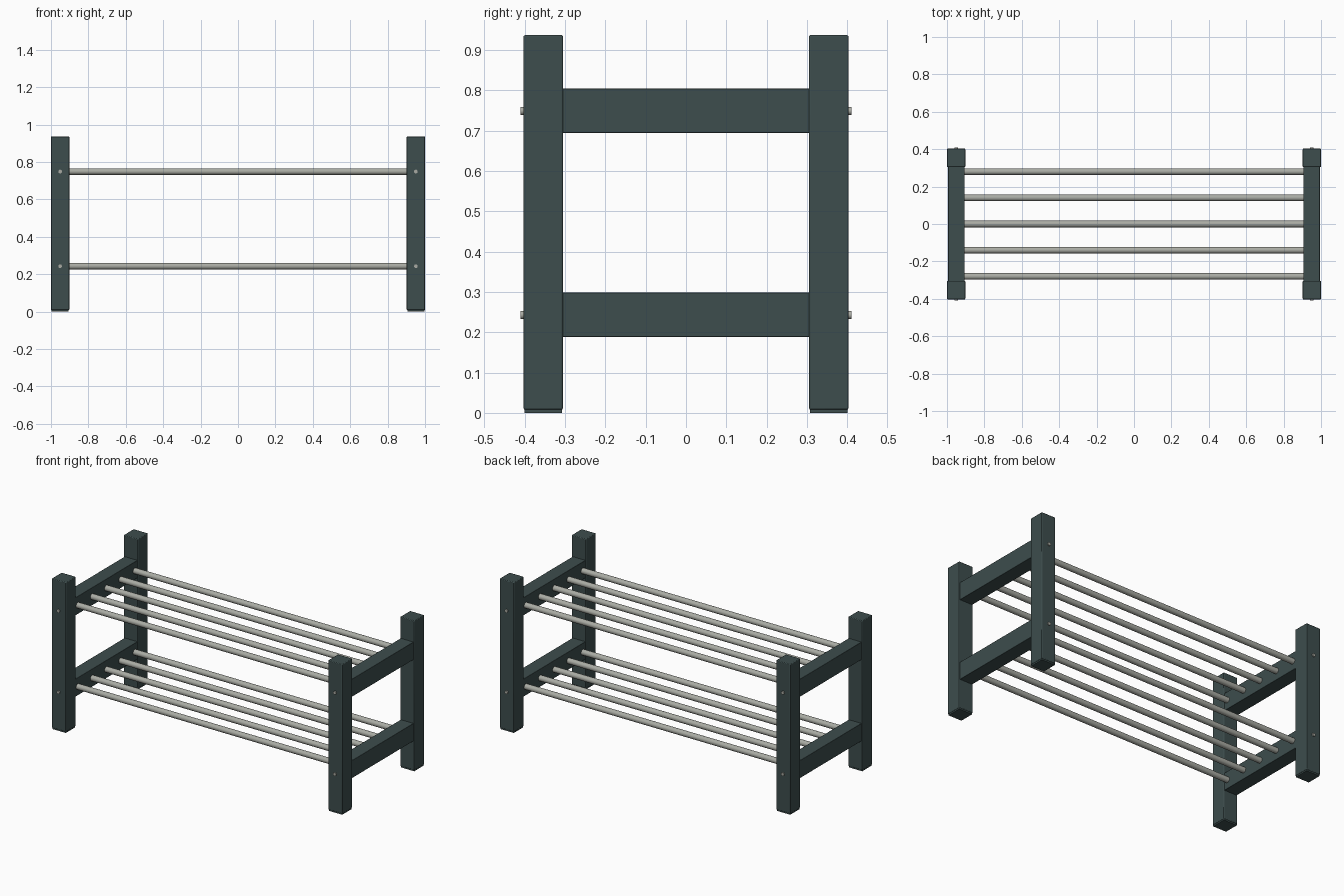
import bpy
from math import pi

cube = bpy.data.objects.get("Cube")
if cube:
    bpy.data.objects.remove(cube, do_unlink=True)


def material(name, rgb):
    mat = bpy.data.materials.new(name)
    mat.use_nodes = True
    mat.diffuse_color = (*rgb, 1)
    mat.node_tree.nodes["Principled BSDF"].inputs["Base Color"].default_value = (*rgb, 1)
    return mat


slate = material("dark slate paint", (0.047, 0.075, 0.075))
steel = material("brushed steel", (0.40, 0.41, 0.37))


def box(name, centre, size, bevel=0.0):
    bpy.ops.mesh.primitive_cube_add(size=1, location=centre)
    ob = bpy.context.object
    ob.name = name
    ob.scale = size
    bpy.ops.object.transform_apply(location=False, rotation=False, scale=True)
    ob.data.materials.append(slate)
    if bevel:
        mod = ob.modifiers.new("soft edges", "BEVEL")
        mod.width = bevel
        mod.segments = 2
        bpy.ops.object.shade_smooth_by_angle()
    return ob


def rod(name, centre, radius, length, rotation, sides=24):
    bpy.ops.mesh.primitive_cylinder_add(vertices=sides, radius=radius, depth=length,
                                        location=centre, rotation=rotation)
    ob = bpy.context.object
    ob.name = name
    ob.data.materials.append(steel)
    bpy.ops.object.shade_smooth_by_angle()
    return ob


SHELF_Z = {"lower": 0.243, "upper": 0.749}
POST_X, POST_Y = 0.951, 0.354

for side, sx in (("left", 1), ("right", -1)):
    # Corner posts with slightly inset feet and bolt heads
    for end, sy in (("front", -1), ("back", 1)):
        x, y = sx * POST_X, sy * POST_Y
        box(f"{end}_{side}_post", (x, y, 0.4725), (0.098, 0.098, 0.929), 0.004)
        box(f"{end}_{side}_foot", (x, y, 0.008), (0.092, 0.092, 0.016))
        for level, z in SHELF_Z.items():
            rod(f"{end}_{side}_{level}_bolt", (x, sy * 0.4, z), 0.01, 0.02,
                (pi / 2, 0, 0), 16)
    # Side rails joining front and back posts
    for level, z in SHELF_Z.items():
        box(f"{side}_{level}_rail", (sx * 0.95, 0, z), (0.088, 0.616, 0.11), 0.002)

# Shelf rods
for level, z in SHELF_Z.items():
    for i in range(5):
        rod(f"{level}_shelf_rod_{i + 1}", (0, (i - 2) * 0.14, z), 0.0175, 1.83,
            (0, pi / 2, 0))
